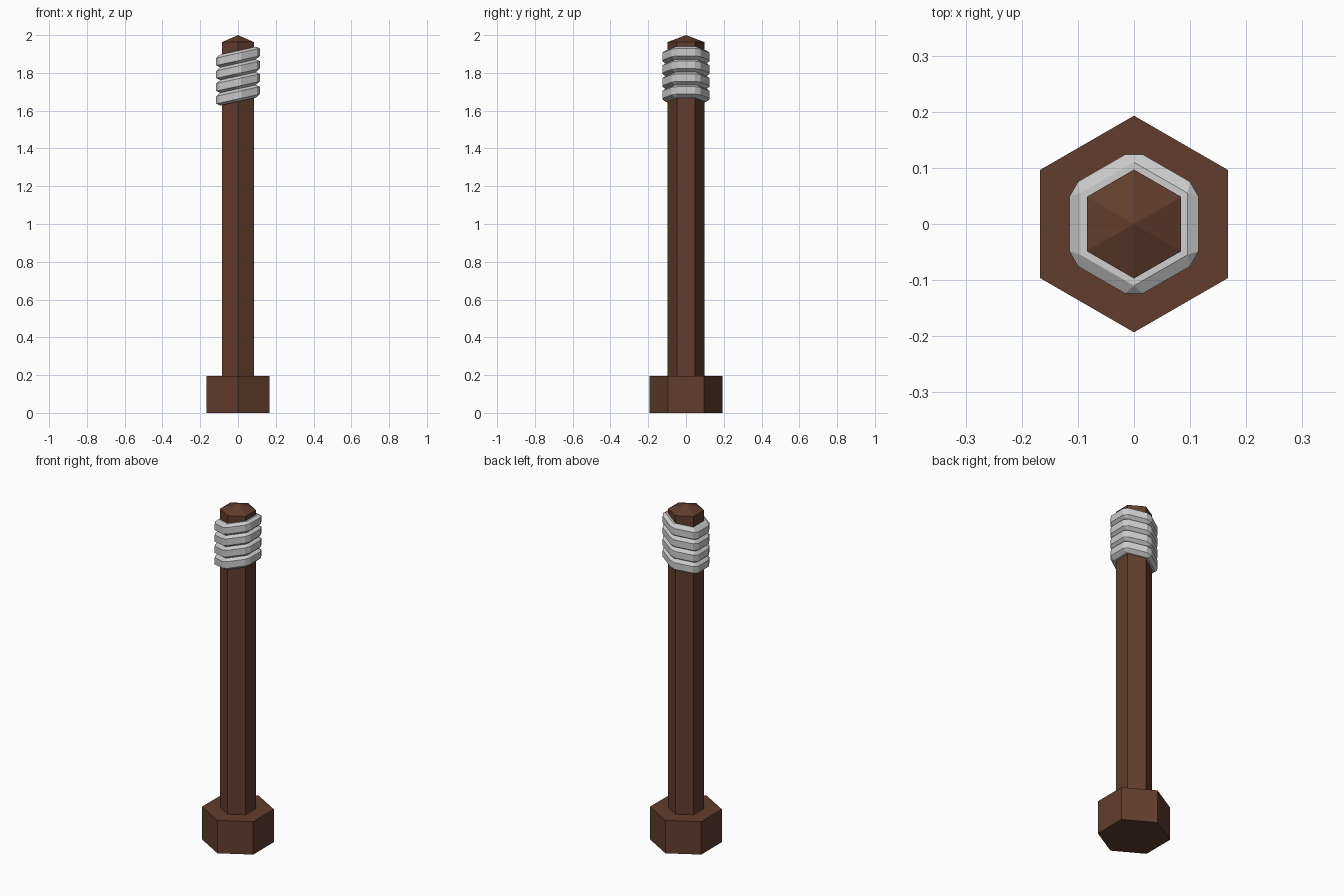
import bpy, bmesh
from math import cos, sin, pi, sqrt

if "Cube" in bpy.data.objects:
    bpy.data.objects.remove(bpy.data.objects["Cube"])

brown = bpy.data.materials.new("brown_wood")
brown.diffuse_color = (0.12, 0.047, 0.026, 1)
brown.use_nodes = True
brown.node_tree.nodes["Principled BSDF"].inputs["Base Color"].default_value = brown.diffuse_color


def make_object(name, bm, mat=None):
    bmesh.ops.recalc_face_normals(bm, faces=bm.faces)
    me = bpy.data.meshes.new(name)
    bm.to_mesh(me)
    bm.free()
    ob = bpy.data.objects.new(name, me)
    bpy.context.collection.objects.link(ob)
    if mat:
        me.materials.append(mat)
    return ob


def hex_loop(bm, r, z, cut=0.0, slope=0.0):
    """Hexagon with corners on the y axis; cut > 0 trims each corner into two points."""
    corners = [(r * cos(pi / 2 + i * pi / 3), r * sin(pi / 2 + i * pi / 3)) for i in range(6)]
    loop = []
    for i, (x, y) in enumerate(corners):
        for other in (corners[i - 1], corners[(i + 1) % 6]):
            px, py = x + (other[0] - x) * cut / r, y + (other[1] - y) * cut / r
            loop.append(bm.verts.new((px, py, z + slope * px)))
    return loop


def stack(loops, bm, cyclic=False):
    pairs = list(zip(loops, loops[1:]))
    if cyclic:
        pairs.append((loops[-1], loops[0]))
    for a, b in pairs:
        n = len(a)
        for i in range(n):
            bm.faces.new((a[i], a[(i + 1) % n], b[(i + 1) % n], b[i]))


# wooden hexagonal base and shaft with a low pointed top
def hex_prism(name, r, z0, z1, tip=None):
    bm = bmesh.new()
    loops = [hex_loop(bm, r, z) for z in (z0, z1)]
    stack(loops, bm)
    bm.faces.new(loops[0])
    if tip is None:
        bm.faces.new(loops[1])
    else:
        apex = bm.verts.new((0, 0, tip))
        for i in range(12):
            bm.faces.new((loops[1][i], loops[1][(i + 1) % 12], apex))
    bmesh.ops.remove_doubles(bm, verts=bm.verts, dist=1e-5)
    bmesh.ops.dissolve_degenerate(bm, edges=bm.edges, dist=1e-5)
    return make_object(name, bm, brown)


hex_prism("base", 0.193, 0.0, 0.195)
hex_prism("shaft", 0.097, 0.195, 1.963, 2.0)

# four tilted rope wraps near the top, each a bevelled hexagonal ring
PITCH, BEVEL, SLOPE = 0.0675, 0.014, 0.22
R_IN, R_MID, R_OUT = 0.09, 0.110, 0.133
for k in range(4):
    z0 = 1.648 + k * PITCH
    z1 = z0 + PITCH
    bm = bmesh.new()
    section = [(R_IN, z0, 0), (R_MID, z0, 0), (R_OUT, z0 + BEVEL, 0.018),
               (R_OUT, z1 - BEVEL, 0.018), (R_MID, z1, 0), (R_IN, z1, 0)]
    stack([hex_loop(bm, r, z, c, SLOPE) for r, z, c in section], bm, cyclic=True)
    bmesh.ops.remove_doubles(bm, verts=bm.verts, dist=1e-5)
    bmesh.ops.dissolve_degenerate(bm, edges=bm.edges, dist=1e-5)
    make_object(f"rope_wrap_{k + 1}", bm)
